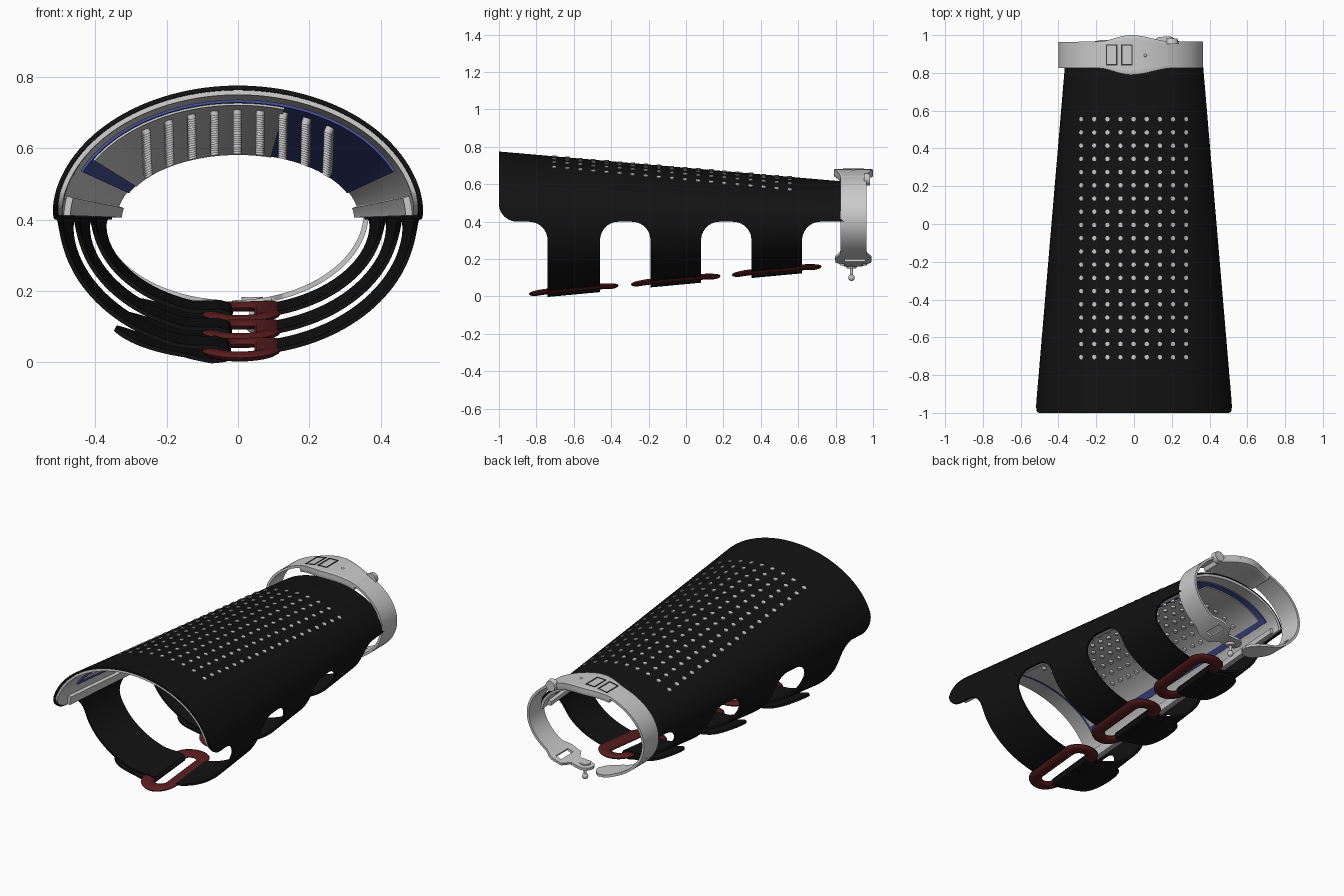
import bpy, bmesh
from math import sin, cos, pi, radians, asin, acos, sqrt
from mathutils import Vector, Matrix

if "Cube" in bpy.data.objects:
    bpy.data.objects.remove(bpy.data.objects["Cube"])


def material(name, rgb):
    m = bpy.data.materials.new(name)
    m.diffuse_color = (*rgb, 1)
    m.use_nodes = True
    m.node_tree.nodes["Principled BSDF"].inputs["Base Color"].default_value = m.diffuse_color
    return m


BLACK = material("black_fabric", (0.006, 0.006, 0.006))
RED = material("dark_red_plastic", (0.1, 0.012, 0.013))
BLUE = material("blue_film", (0.06, 0.08, 0.3))
LIGHT = material("light_stud", (0.65, 0.65, 0.65))
DARK = material("dark_trim", (0.04, 0.04, 0.04))
STRAPS = [(-0.74, -0.46), (-0.19, 0.08), (0.35, 0.62)]
R = 0.1                                   # fillet radius at the shell edge


def steps(a, b, n):
    return [a + (b - a) * i / n for i in range(n + 1)]


def keyed(keys, t, smooth=True):
    """Interpolate a list of (t, value) keys with rising t."""
    if t <= keys[0][0]:
        return keys[0][1]
    for (t0, v0), (t1, v1) in zip(keys, keys[1:]):
        if t <= t1:
            k = (t - t0) / (t1 - t0)
            k = k * k * (3 - 2 * k) if smooth else k
            return v0 + (v1 - v0) * k
    return keys[-1][1]


def finish(ob, mat=None, thick=0, bevel=0, angle=35):
    bpy.context.view_layer.objects.active = ob
    for o in bpy.context.selected_objects:
        o.select_set(False)
    ob.select_set(True)
    if thick:
        m = ob.modifiers.new("thickness", 'SOLIDIFY')
        m.thickness, m.offset = thick, 0
        bpy.ops.object.modifier_apply(modifier=m.name)
    if bevel:
        m = ob.modifiers.new("bevel", 'BEVEL')
        m.width, m.segments = bevel, 2
        m.limit_method, m.angle_limit = 'ANGLE', radians(50)
        bpy.ops.object.modifier_apply(modifier=m.name)
    if mat:
        ob.data.materials.append(mat)
    bpy.ops.object.shade_smooth_by_angle(angle=radians(angle))
    return ob


def from_bmesh(name, bm, **kw):
    bmesh.ops.recalc_face_normals(bm, faces=bm.faces)
    me = bpy.data.meshes.new(name)
    bm.to_mesh(me)
    bm.free()
    ob = bpy.data.objects.new(name, me)
    bpy.context.collection.objects.link(ob)
    return finish(ob, **kw)


def sheet(name, f, us, vs, hole=None, loop=False, **kw):
    """Grid surface from a function, with optional openings."""
    bm = bmesh.new()
    g = [[bm.verts.new(f(u, v)) for v in vs] for u in us]
    nu, nv = len(us), len(vs)
    for i in range(nu if loop else nu - 1):
        for j in range(nv if loop else nv - 1):
            if hole and hole(us[i], vs[j]):
                continue
            a, b = (i + 1) % nu, (j + 1) % nv
            bm.faces.new((g[i][j], g[a][j], g[a][b], g[i][b]))
    return from_bmesh(name, bm, **kw)


# Tapered elliptical forearm form shared by all parts
def radii(y):
    return 0.522 - 0.085 * (y + 1), 0.375 - 0.087 * (y + 1)


def cone(y, th, off=0):
    a, b = radii(y)
    if sin(th) < 0:
        b *= 1.08
    return Vector(((a + off) * cos(th), y, 0.4 + (b + off) * sin(th)))


def fillet(d):
    d = min(max(d, 0), R)
    return R - sqrt(max(0, R * R - (R - d) ** 2))


def edge_angle(y, tabs=True):
    dz = fillet(y + 1)
    if tabs:
        d = min(max(s - y, y - e, 0) for s, e in STRAPS)
        dz -= fillet(d)
    b = radii(y)[1] * (1.08 if dz < 0 else 1)
    return asin(dz / b)


# Shell with flared strap tabs and rounded front corners
ys = set(steps(-0.9, 0.85, 30))
for k in range(11):
    d = R * (1 - cos(k * pi / 20))
    ys.add(-1 + d)
    for s, e in STRAPS:
        ys |= {s - d, e + d}
ys = sorted(round(y, 4) for y in ys)
ys = [y for i, y in enumerate(ys) if i == 0 or y - ys[i - 1] > 1e-4]


def shell_point(off, tabs=True):
    def f(y, t):
        lo = edge_angle(y, tabs)
        return cone(y, lo + (pi - 2 * lo) * t, off)
    return f


sheet("shell", shell_point(-0.006), ys, steps(0, 1, 56), mat=BLACK, thick=0.012)
sheet("liner", shell_point(-0.019, False), [y + 0.004 for y in ys], steps(0.01, 0.99, 48), thick=0.013)


def patch(name, off, y0, y1, a0, a1, **kw):
    return sheet(name, lambda y, t: cone(y, radians(t), off), steps(y0, y1, 8), steps(a0, a1, 28), **kw)


# Inner padding layers and side rails
patch("blue_film", -0.033, -0.88, 0.78, 24, 156, mat=BLUE, thick=0.008)
patch("inner_pad", -0.039, -0.86, 0.74, 74, 149, thick=0.008)
for side, a in (("right", 2), ("left", 169)):
    patch(side + "_rail", -0.034, -0.9, 0.8, a, a + 9, thick=0.02)

# Grid of ventilation studs through the shell
bm = bmesh.new()
for i in range(9):
    for j in range(19):
        x, y = -0.278 + i * 0.069, -0.705 + j * 0.07
        a, b = radii(y)
        th = acos(x / a)
        n = Vector((cos(th) / a, 0, sin(th) / b)).normalized()
        rot = n.to_track_quat('Z', 'Y').to_matrix().to_4x4()
        bmesh.ops.create_cone(bm, cap_ends=True, segments=12, radius1=0.012, radius2=0.012, depth=0.06,
                              matrix=Matrix.Translation(cone(y, th) - n * 0.026) @ rot)
from_bmesh("vent_studs", bm, mat=LIGHT)

# Straps, each with a folded tail and a ring buckle
FOLD = [(0, 180, -0.006), (0.5, 250, -0.006), (0.57, 262, -0.02), (0.6, 266, -0.014), (0.62, 267, 0.0),
        (0.64, 266, 0.013), (0.68, 262, 0.02), (0.75, 253, 0.016), (1, 229, 0.035)]
TH, OFF = [(k[0], k[1]) for k in FOLD], [(k[0], k[2]) for k in FOLD]
for n, (s, e) in enumerate(STRAPS, 1):
    mid, half = (s + e) / 2, (e - s) / 2

    def left(t, v):
        w = 1 if t < 0.86 else sqrt(max(0.05, 1 - ((t - 0.86) / 0.14) ** 2))
        return cone(mid + half * v * w, radians(keyed(TH, t, False)), keyed(OFF, t, False))

    def right(t, v):
        return cone(mid + half * v, radians(-80 * t), -0.006)

    sheet(f"strap_left_{n}", left, steps(0, 1, 100), steps(-1, 1, 8), mat=BLACK, thick=0.012)
    sheet(f"strap_right_{n}", right, steps(0, 1, 30), steps(-1, 1, 4), mat=BLACK, thick=0.012)

    def ring(u, v):
        # stadium outline swept by a flattened round section
        r = 0.073 + 0.037 * cos(v)
        x = r * cos(u)
        y = r * sin(u) + (0.13 if u < pi else -0.13)
        p = cone(mid + y, -pi / 2)
        a, b = radii(mid + y)
        x += 0.01
        p.x = x
        p.z = 0.4 - b * 1.08 * sqrt(1 - (x / a) ** 2) + 0.003 + 0.014 * sin(v)
        return p

    us = steps(0, pi - 1e-4, 20) + steps(pi + 1e-4, 2 * pi - 1e-4, 20)
    sheet(f"buckle_{n}", ring, us, steps(0, 2 * pi, 12)[:-1], loop=True, mat=RED, angle=60)

# Wrist band: open ring with widened head and two different ends
YB = 0.895


def band_point(th, y, off=0):
    t = radians(th)
    return Vector((-0.017 + (0.383 + off) * cos(t), y, 0.42 + (0.26 + off) * sin(t)))


WIDTH = [(-90, 0.012), (-88, 0.035), (-83, 0.05), (-78, 0.047), (-73, 0.042), (-67, 0.095), (-58, 0.098),
         (-46, 0.07), (55, 0.07), (90, 0.105), (117, 0.07), (235, 0.068), (248, 0.08),
         (257, 0.07), (262, 0.045), (265, 0.012)]


def band(off):
    return lambda th, v: band_point(th, YB + v * keyed(WIDTH, th), off)


def band_hole(th, v):
    slot = -64 <= th < -58 and -0.65 < v < 0.6
    eyelet = 203 <= th < 209 and -0.3 < v < 0.2
    return slot or eyelet


sheet("wrist_band", band(-0.007), steps(-90, 265, 355), steps(-1, 1, 12), hole=band_hole, thick=0.014)
sheet("band_head", band(-0.02), steps(56, 116, 40), steps(-1, 1, 8), thick=0.042, bevel=0.006)

# Closure stud on the tongue
bm = bmesh.new()
for r1, r2, d, z in ((0.03, 0.03, 0.01, 0.178), (0.03, 0.024, 0.012, 0.155), (0.008, 0.008, 0.07, 0.13)):
    bmesh.ops.create_cone(bm, cap_ends=True, segments=24, radius1=r2, radius2=r1, depth=d,
                          matrix=Matrix.Translation((0.04, 0.885, z)))
bmesh.ops.create_uvsphere(bm, u_segments=20, v_segments=12, radius=0.017,
                          matrix=Matrix.Translation((0.04, 0.885, 0.1)))
from_bmesh("closure_stud", bm)


# Blank display frames, indicator and side button on the head
def on_head(x, y, off=0.002):
    th = acos((x + 0.017) / 0.383)
    return Vector((x, y, 0.42 + (0.26 + off) * sin(th)))


for n, x0 in enumerate((-0.148, -0.068), 1):
    def frame(x, y, x0=x0):
        return on_head(x0 + x, 0.84 + y)

    sheet(f"display_frame_{n}", frame, [0, 0.006, 0.054, 0.06], [0, 0.006, 0.105, 0.111],
          hole=lambda x, y: x == 0.006 and y == 0.006, mat=DARK, thick=0.004)
bm = bmesh.new()
bmesh.ops.create_uvsphere(bm, u_segments=16, v_segments=8, radius=0.009,
                          matrix=Matrix.Translation(on_head(0.06, 0.893, -0.002)))
from_bmesh("indicator", bm, mat=LIGHT)
bm = bmesh.new()
bmesh.ops.create_cone(bm, cap_ends=True, segments=24, radius1=0.035, radius2=0.03, depth=0.03,
                      matrix=Matrix.Translation((0.2, 0.968, 0.625)) @ Matrix.Rotation(-pi / 2, 4, 'X'))
from_bmesh("side_button", bm)
